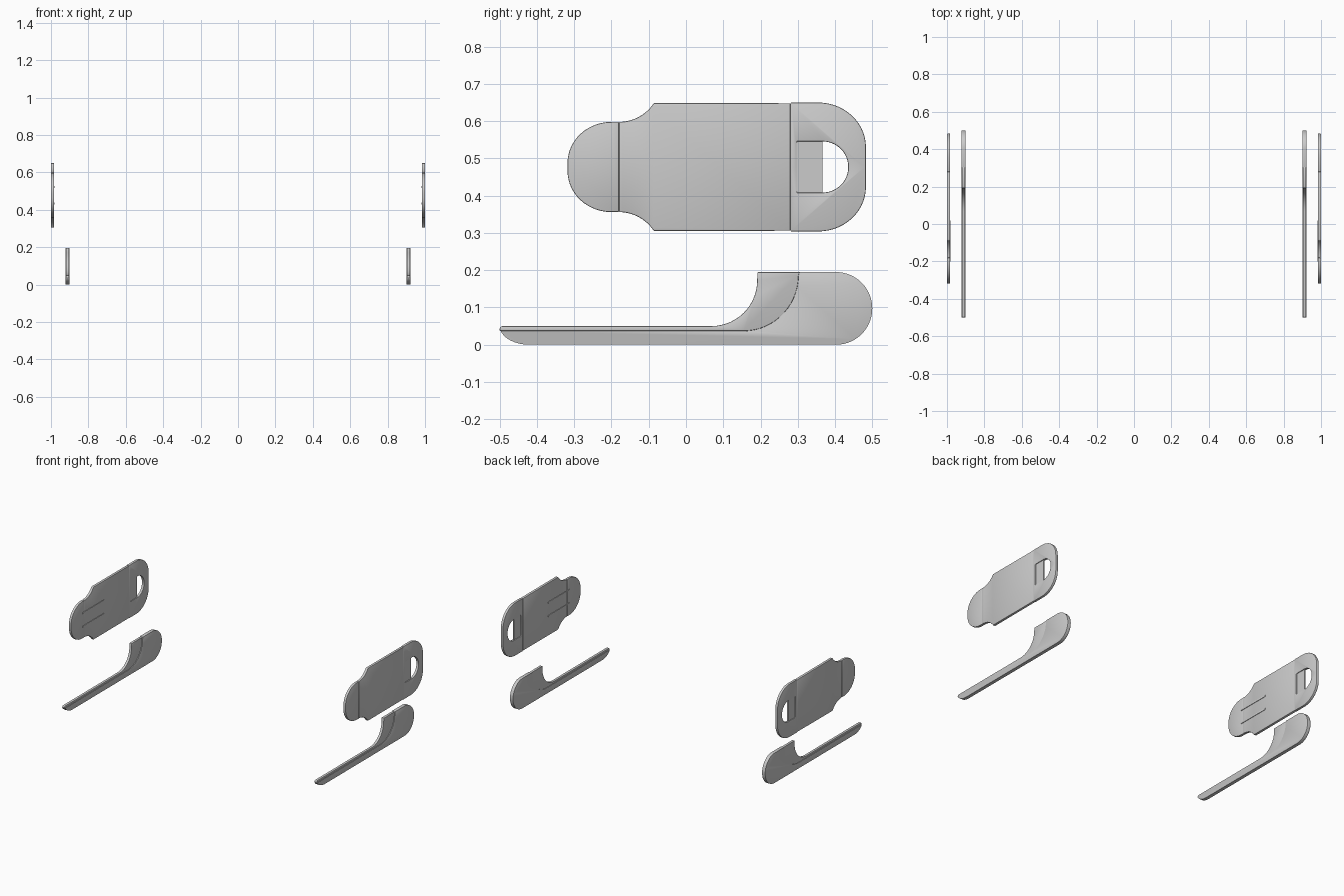
import bpy, bmesh, math

if "Cube" in bpy.data.objects:
    bpy.data.objects.remove(bpy.data.objects["Cube"])

CZ = 0.477  # height of the upper panel's centre line


def arc(cy, cz, ry, rz, a0, a1, n=14):
    pts = []
    for i in range(n + 1):
        a = math.radians(a0 + (a1 - a0) * i / n)
        pts.append((cy + ry * math.cos(a), cz + rz * math.sin(a)))
    return pts


def flip(pts):
    return [(y, 2 * CZ - z) for y, z in reversed(pts)]


def plate(name, loops, x, thick, bevel=0.003):
    """Flat y-z outline given thickness, made on both sides."""
    for side, s in (("right", 1), ("left", -1)):
        bm = bmesh.new()
        for loop in loops:
            bm.faces.new([bm.verts.new((s * x, y, z)) for y, z in loop])
        bmesh.ops.remove_doubles(bm, verts=bm.verts, dist=1e-5)
        bmesh.ops.recalc_face_normals(bm, faces=bm.faces)
        me = bpy.data.meshes.new(name)
        bm.to_mesh(me)
        bm.free()
        ob = bpy.data.objects.new(f"{name}_{side}", me)
        bpy.context.collection.objects.link(ob)
        sol = ob.modifiers.new("thickness", 'SOLIDIFY')
        sol.thickness, sol.offset = thick, 0
        if bevel:
            bev = ob.modifiers.new("edge", 'BEVEL')
            bev.width, bev.segments = bevel, 2
            bev.limit_method, bev.angle_limit = 'ANGLE', math.radians(40)
        bpy.ops.object.select_all(action='DESELECT')
        ob.select_set(True)
        bpy.context.view_layer.objects.active = ob
        bpy.ops.object.convert(target='MESH')
        bpy.ops.object.shade_smooth_by_angle(angle=math.radians(30))


def rect(y0, y1, z0, z1):
    return [(y0, z0), (y1, z0), (y1, z1), (y0, z1)]


# Upper panel: rounded front cap
top = [(-0.18, 0.598)] + arc(-0.2, 0.488, 0.118, 0.11, 90, 180)
plate("front_cap", [top + flip(top)], 0.9915, 0.017)

# Upper panel: main body with scooped shoulders
top = arc(-0.18, 0.71, 0.112, 0.112, -90, -33) + [(0.28, 0.648)]
plate("main_panel", [top + flip(top)], 0.9915, 0.017)

# Upper panel: rounded rear end with a D-shaped opening
half = ([(0.28, CZ), (0.28, 0.65)] + arc(0.355, 0.53, 0.128, 0.12, 90, 0)
        + [(0.483, CZ)] + arc(0.367, CZ, 0.0685, 0.0685, 0, 90)
        + [(0.297, CZ + 0.0685), (0.297, CZ)])
plate("rear_loop", [half, flip(half)], 0.9915, 0.017)

# Recessed tab filling part of the opening
plate("opening_tab", [rect(0.29, 0.366, CZ - 0.07, CZ + 0.07)], 0.9915, 0.008, 0)

# Two ribs on the inner face
for i, z in enumerate((CZ - 0.044, CZ + 0.044)):
    plate(f"inner_rib_{i + 1}", [rect(-0.2, 0.02, z - 0.005, z + 0.005)], 0.984, 0.008, 0.001)

# Shared curve between the two lower parts
seam = [(-0.5, 0.037), (0.155, 0.037)] + arc(0.155, 0.187, 0.147, 0.15, -85, 0) + [(0.305, 0.195)]

# Lower panel: thick base with rounded tail
base = (seam + arc(0.403, 0.0975, 0.097, 0.0975, 90, -90, 28)
        + arc(-0.42, 0.05, 0.08, 0.05, -90, -165, 10))
plate("lower_base", [base], 0.911, 0.022)

# Lower panel: thinner upper strip sweeping upward
strip = (seam + [(0.192, 0.195)] + arc(0.068, 0.172, 0.123, 0.122, 0, -90)
         + arc(-0.492, 0.042, 0.008, 0.008, 90, 170, 5))
plate("lower_strip", [strip], 0.911, 0.017, 0.002)
